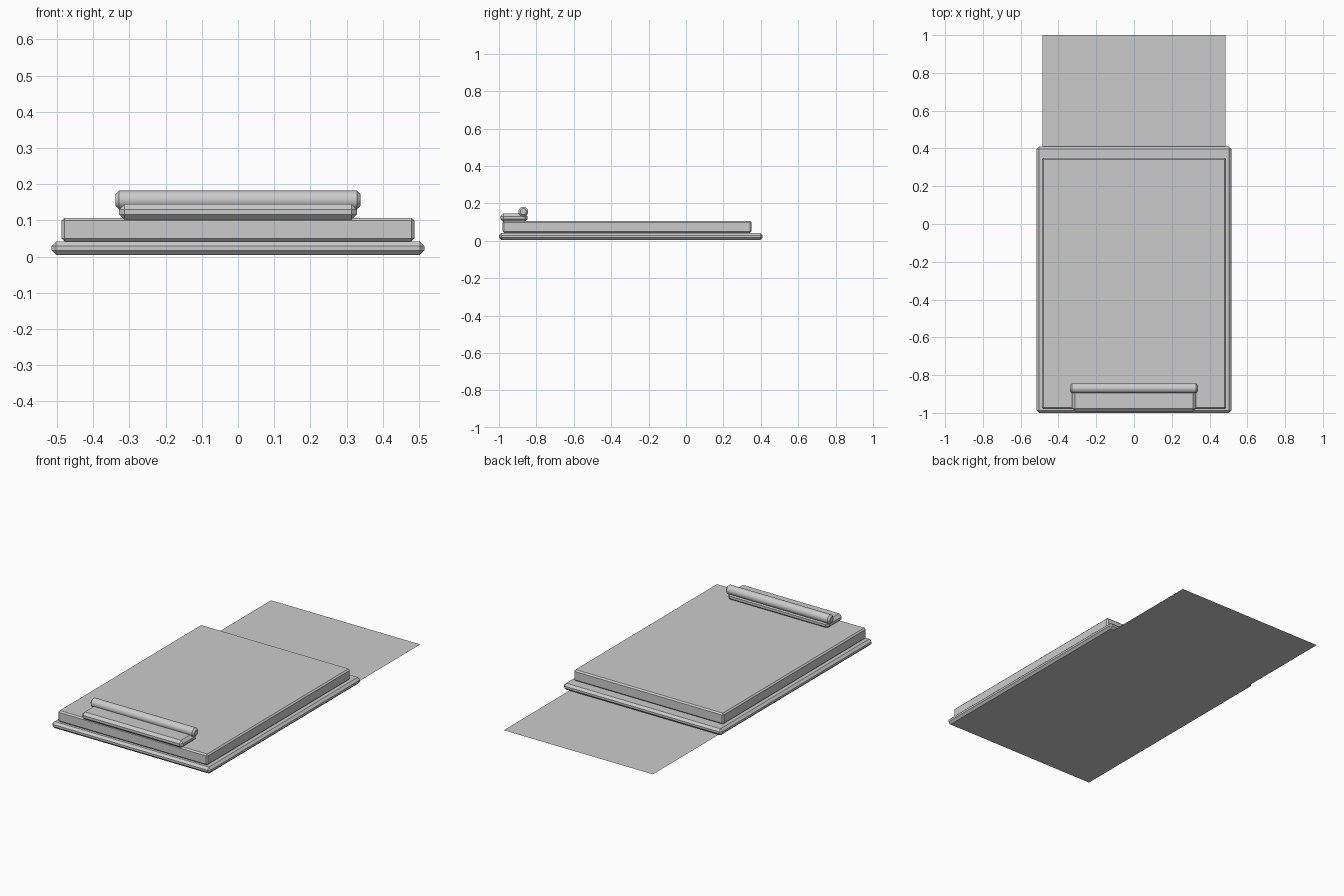
import bpy, bmesh, math
from mathutils import Matrix, Vector

if "Cube" in bpy.data.objects:
    bpy.data.objects.remove(bpy.data.objects["Cube"])

grey = bpy.data.materials.new("light grey")
grey.diffuse_color = (0.6, 0.6, 0.6, 1)
grey.use_nodes = True
grey.node_tree.nodes["Principled BSDF"].inputs["Base Color"].default_value = grey.diffuse_color


def finish(name, bm, smooth=False):
    bmesh.ops.recalc_face_normals(bm, faces=bm.faces)
    mesh = bpy.data.meshes.new(name)
    bm.to_mesh(mesh)
    bm.free()
    mesh.materials.append(grey)
    obj = bpy.data.objects.new(name, mesh)
    bpy.context.collection.objects.link(obj)
    if smooth:
        bpy.context.view_layer.objects.active = obj
        obj.select_set(True)
        bpy.ops.object.shade_smooth_by_angle(angle=math.radians(35))
        obj.select_set(False)
    return obj


def slab(name, half_x, y, z, bevel):
    """Chamfered box, symmetric in x, between the given y and z limits."""
    bm = bmesh.new()
    bmesh.ops.create_cube(bm, size=1)
    size = Vector((2 * half_x, y[1] - y[0], z[1] - z[0]))
    bmesh.ops.scale(bm, vec=size, verts=bm.verts)
    bmesh.ops.translate(bm, vec=(0, sum(y) / 2, sum(z) / 2), verts=bm.verts)
    bmesh.ops.bevel(bm, geom=bm.edges[:], offset=bevel, segments=1,
                    profile=0.5, affect='EDGES')
    return finish(name, bm)


# Backing board, paper stack and clip plate
slab("backing_board", 0.515, (-1.0, 0.41), (0.004, 0.042), 0.013)
slab("paper_stack", 0.487, (-0.98, 0.35), (0.042, 0.107), 0.008)
slab("clip_plate", 0.328, (-0.992, -0.847), (0.101, 0.145), 0.015)

# Rounded clip bar with chamfered ends
bm = bmesh.new()
bmesh.ops.create_cone(bm, cap_ends=True, segments=32, radius1=0.026,
                      radius2=0.026, depth=0.676)
rims = [e for e in bm.edges if abs(e.verts[0].co.z - e.verts[1].co.z) < 1e-5]
bmesh.ops.bevel(bm, geom=rims, offset=0.01, segments=1, profile=0.5,
                affect='EDGES')
bmesh.ops.transform(bm, verts=bm.verts, matrix=Matrix.Translation(
    (0, -0.87, 0.156)) @ Matrix.Rotation(math.pi / 2, 4, 'Y'))
finish("clip_bar", bm, smooth=True)

# Loose sheet slipped under the board
bm = bmesh.new()
bmesh.ops.create_grid(bm, x_segments=1, y_segments=1, size=0.5)
bmesh.ops.scale(bm, vec=(0.97, 1.32, 1), verts=bm.verts)
bmesh.ops.translate(bm, vec=(0, 0.34, 0), verts=bm.verts)
finish("loose_sheet", bm)
